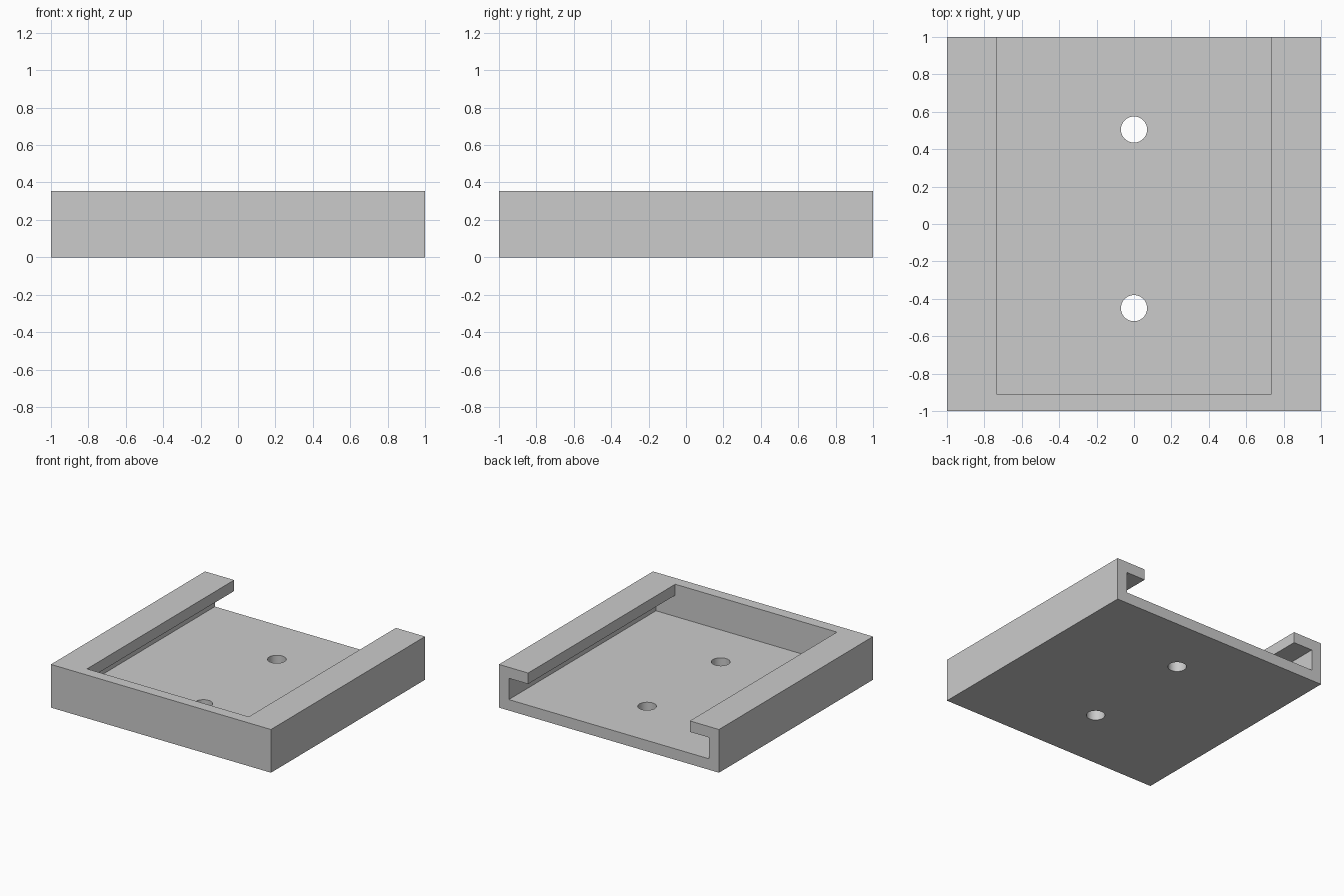
import bpy
import bmesh
from mathutils import Matrix

default = bpy.data.objects.get("Cube")
if default:
    bpy.data.objects.remove(default, do_unlink=True)

HEIGHT = 0.355
WALL = 0.09          # floor, side wall, lip and front wall thickness
LIP_X = 0.735        # inner edge of the overhanging lips
HOLE_RADIUS = 0.07
OVER = 0.1           # how far cutters run past the surface

grey = bpy.data.materials.new("plain_grey")
grey.use_nodes = True
colour = (0.6, 0.6, 0.6, 1)
grey.diffuse_color = colour
grey.node_tree.nodes["Principled BSDF"].inputs["Base Color"].default_value = colour


def make_object(name, bm):
    bmesh.ops.recalc_face_normals(bm, faces=bm.faces)
    mesh = bpy.data.meshes.new(name)
    bm.to_mesh(mesh)
    bm.free()
    mesh.materials.append(grey)
    obj = bpy.data.objects.new(name, mesh)
    bpy.context.collection.objects.link(obj)
    return obj


def extrude_profile(name, profile, y0, y1):
    """Extrude an x-z outline along y."""
    bm = bmesh.new()
    face = bm.faces.new([bm.verts.new((x, y0, z)) for x, z in profile])
    made = bmesh.ops.extrude_face_region(bm, geom=[face])["geom"]
    verts = [v for v in made if isinstance(v, bmesh.types.BMVert)]
    bmesh.ops.translate(bm, verts=verts, vec=(0, y1 - y0, 0))
    return make_object(name, bm)


def cut(target, cutter):
    cutter.hide_render = True
    mod = target.modifiers.new(cutter.name, 'BOOLEAN')
    mod.operation = 'DIFFERENCE'
    mod.solver = 'EXACT'
    mod.object = cutter
    bpy.context.view_layer.objects.active = target
    bpy.ops.object.modifier_apply(modifier=mod.name)
    bpy.data.objects.remove(cutter, do_unlink=True)


# Solid tray block
tray = extrude_profile("slide_in_tray",
                       [(-1, 0), (1, 0), (1, HEIGHT), (-1, HEIGHT)], -1, 1)

# T-shaped channel, open at the top and back, leaving a lip on each side
inner, ledge, top = 1 - WALL, HEIGHT - WALL, HEIGHT + OVER
half = [(inner, WALL), (inner, ledge), (LIP_X, ledge), (LIP_X, top)]
outline = half + [(-x, z) for x, z in reversed(half)]
cut(tray, extrude_profile("channel_cutter", outline, WALL - 1, 1 + OVER))

# Two screw holes through the floor
for y in (-0.45, 0.505):
    bm = bmesh.new()
    bmesh.ops.create_cone(bm, cap_ends=True, segments=48, radius1=HOLE_RADIUS,
                          radius2=HOLE_RADIUS, depth=2 * OVER + WALL,
                          matrix=Matrix.Translation((0, y, WALL / 2)))
    cut(tray, make_object("screw_hole_cutter", bm))

# Smooth the hole walls, keep the edges sharp
bpy.ops.object.select_all(action='DESELECT')
tray.select_set(True)
bpy.context.view_layer.objects.active = tray
bpy.ops.object.shade_smooth_by_angle()
